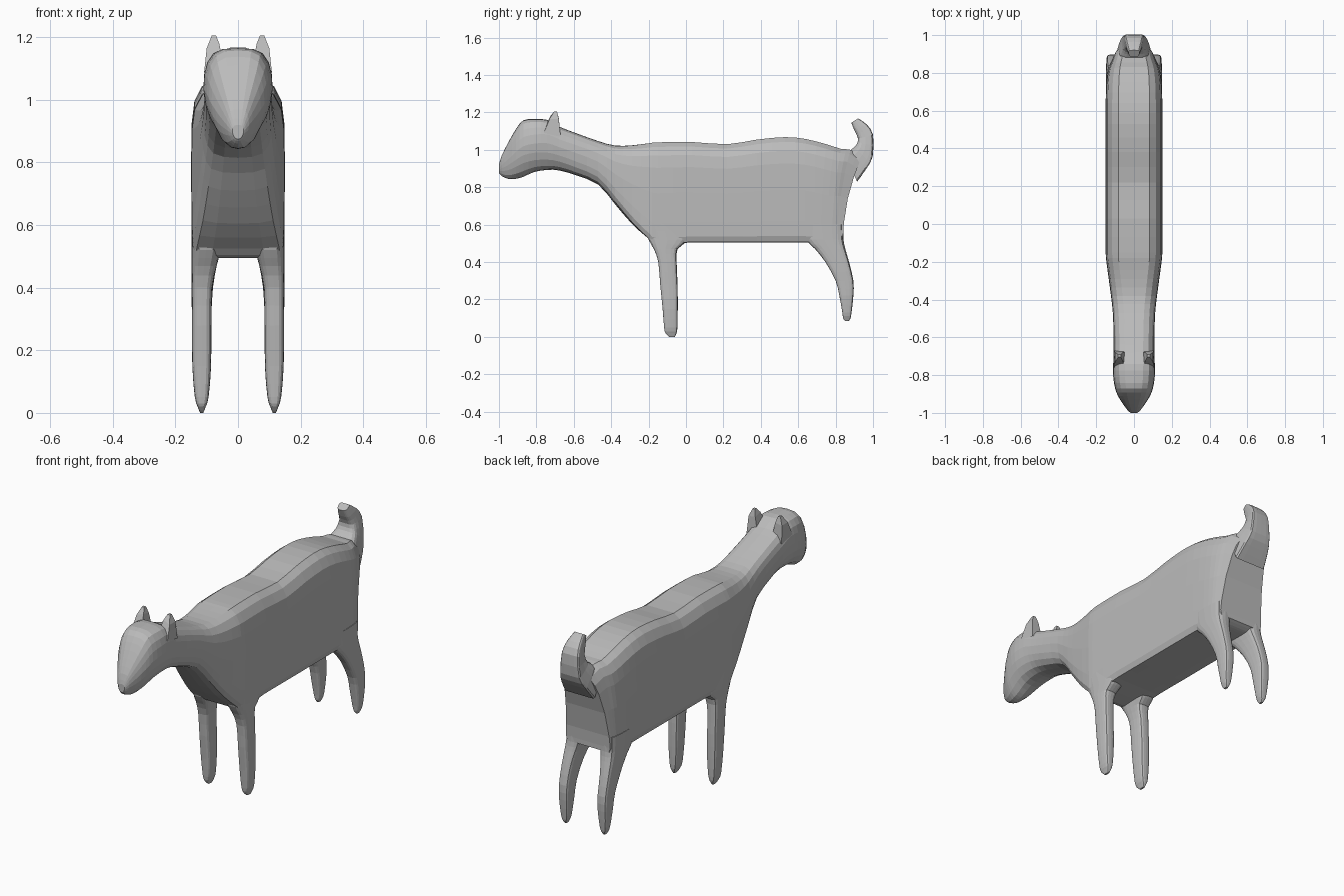
import bpy, bmesh
from mathutils import Vector

old = bpy.data.objects.get("Cube")
if old:
    bpy.data.objects.remove(old, do_unlink=True)

grey = bpy.data.materials.new("plain grey")
grey.use_nodes = True
tone = (0.5, 0.5, 0.5, 1)
grey.diffuse_color = tone
grey.node_tree.nodes["Principled BSDF"].inputs["Base Color"].default_value = tone

# Half cross-sections as (width fraction, height fraction): boxy and rounded
BOXY = [(0, 0), (.55, 0), (.9, .005), (.97, .06), (.985, .2), (1, .5),
        (.985, .75), (.93, .87), (.77, .955), (.55, 1), (0, 1)]
ROUND = [(0, 0), (.3, .02), (.58, .1), (.8, .24), (.93, .38), (1, .54),
         (.97, .7), (.88, .83), (.7, .94), (.42, .99), (0, 1)]


def smooth_rings(rings):
    """Add a spline midpoint between neighbouring rings."""
    out = []
    last = len(rings) - 1
    for i in range(last):
        a, b = Vector(rings[i]), Vector(rings[i + 1])
        before = Vector(rings[max(i - 1, 0)])
        after = Vector(rings[min(i + 2, last)])
        out += [a, (a + b) * .5625 - (before + after) * .0625]
    return out + [Vector(rings[last])]


def finish(bm, name, mirrored):
    bmesh.ops.remove_doubles(bm, verts=bm.verts, dist=.0005)
    bmesh.ops.recalc_face_normals(bm, faces=bm.faces)
    mesh = bpy.data.meshes.new(name)
    bm.to_mesh(mesh)
    bm.free()
    mesh.materials.append(grey)
    ob = bpy.data.objects.new(name, mesh)
    bpy.context.collection.objects.link(ob)
    if mirrored:
        ob.modifiers.new("other side", 'MIRROR').use_clip = False
    return ob


def loft(name, rings, bow=1, outer=None):
    """Ring: top y, top z, top width, bottom y, bottom z, bottom width, roundness.
    With outer set, rings shift sideways to share that outer limit."""
    bm = bmesh.new()
    rows = []
    for yt, zt, wt, yb, zb, wb, k in smooth_rings(rings):
        shift = min(outer - max(wt, wb), .116) if outer else 0
        right, left = [], []
        for (bx, bt), (rx, rt) in zip(BOXY, ROUND):
            f, t = bx + (rx - bx) * k, bt + (rt - bt) * k
            x = f * (wb + (wt - wb) * t)
            y = yb + (yt - yb) * t ** bow
            z = zb + (zt - zb) * t
            right.append(bm.verts.new((shift + x, y, z)))
            left.append(bm.verts.new((shift - x, y, z)))
        rows.append((right, left))
    steps = range(len(BOXY) - 1)
    for lower, upper in zip(rows, rows[1:]):
        for a, b in zip(lower, upper):
            for i in steps:
                bm.faces.new((a[i], a[i + 1], b[i + 1], b[i]))
    for right, left in (rows[0], rows[-1]):
        for i in steps:
            bm.faces.new((right[i], right[i + 1], left[i + 1], left[i]))
    return finish(bm, name, outer is not None)


# Head, neck and trunk in one skin: y, top z, bottom z, half width, roundness
trunk = [
    (-1, .92, .875, .018, 1), (-.985, .97, .86, .035, 1),
    (-.95, 1.04, .845, .06, 1), (-.91, 1.11, .845, .085, 1),
    (-.87, 1.158, .856, .1, 1), (-.81, 1.165, .882, .11, .9),
    (-.74, 1.16, .893, .11, .8), (-.68, 1.125, .89, .108, .8),
    (-.59, 1.09, .865, .108, .7), (-.47, 1.047, .815, .112, .6),
    (-.38, 1.023, .71, .122, .4), (-.29, 1.024, .605, .134, .2),
    (-.2, 1.035, .525, .146, 0), (-.15, 1.04, .495, .15, 0),
    (.03, 1.042, .505, .15, 0), (.22, 1.03, .505, .15, 0),
    (.38, 1.055, .505, .15, 0), (.53, 1.068, .505, .15, 0),
    (.64, 1.058, .505, .15, 0)]
body = [(y, top, w, y, low, w, k) for y, top, low, w, k in trunk]
body += [(.75, 1.03, .146, .72, .5, .149, 0),
         (.83, 1.005, .135, .78, .5, .147, 0),
         (.88, 1, .115, .81, .505, .145, 0),
         (.94, .96, .095, .84, .52, .14, 0)]
loft("body", body, bow=2)

# Tail curls up and forward from the rump
loft("tail", [
    (.85, .97, .085, .915, .83, .095, 0), (.885, 1.003, .075, .965, .9, .08, 0),
    (.91, 1.025, .062, .998, .965, .065, .1), (.92, 1.06, .045, 1, 1.08, .055, .2),
    (.9, 1.105, .035, .965, 1.137, .045, .3), (.884, 1.145, .025, .92, 1.168, .032, .4)])


def leg(name, sections):
    """Section: z, front y, back y, half width."""
    loft(name, [(f, z, w, b, z, w, .45) for z, f, b, w in sections], outer=.148)


leg("front_leg", [(.6, -.22, -.02, .05), (.52, -.2, .01, .046), (.47, -.172, -.045, .04),
                  (.4, -.148, -.05, .033), (.28, -.138, -.045, .031), (.15, -.125, -.044, .03),
                  (.05, -.117, -.046, .022), (.02, -.11, -.05, .013), (0, -.09, -.06, .005)])
leg("hind_leg", [(.6, .62, .84, .05), (.52, .64, .842, .046), (.47, .69, .852, .04),
                 (.4, .745, .872, .034), (.3, .8, .895, .031), (.22, .82, .895, .03),
                 (.13, .836, .885, .022), (.1, .84, .88, .013), (.085, .85, .87, .006)])

# Short pointed ears, leaning back
bm = bmesh.new()
base = [bm.verts.new(p) for p in
        ((.05, -.75, 1.13), (.108, -.76, 1.09), (.106, -.67, 1.07), (.045, -.675, 1.1))]
rim = [bm.verts.new(p) for p in
       ((.06, -.725, 1.18), (.1, -.73, 1.165), (.1, -.68, 1.165), (.06, -.68, 1.17))]
tip = [bm.verts.new((x, y, 1.205)) for x, y in
       ((.07, -.705), (.084, -.705), (.084, -.69), (.07, -.69))]
for lower, upper in ((base, rim), (rim, tip)):
    for i in range(len(base)):
        j = (i + 1) % len(base)
        bm.faces.new((lower[i], lower[j], upper[j], upper[i]))
bm.faces.new(base)
bm.faces.new(tip)
finish(bm, "ear", True)
